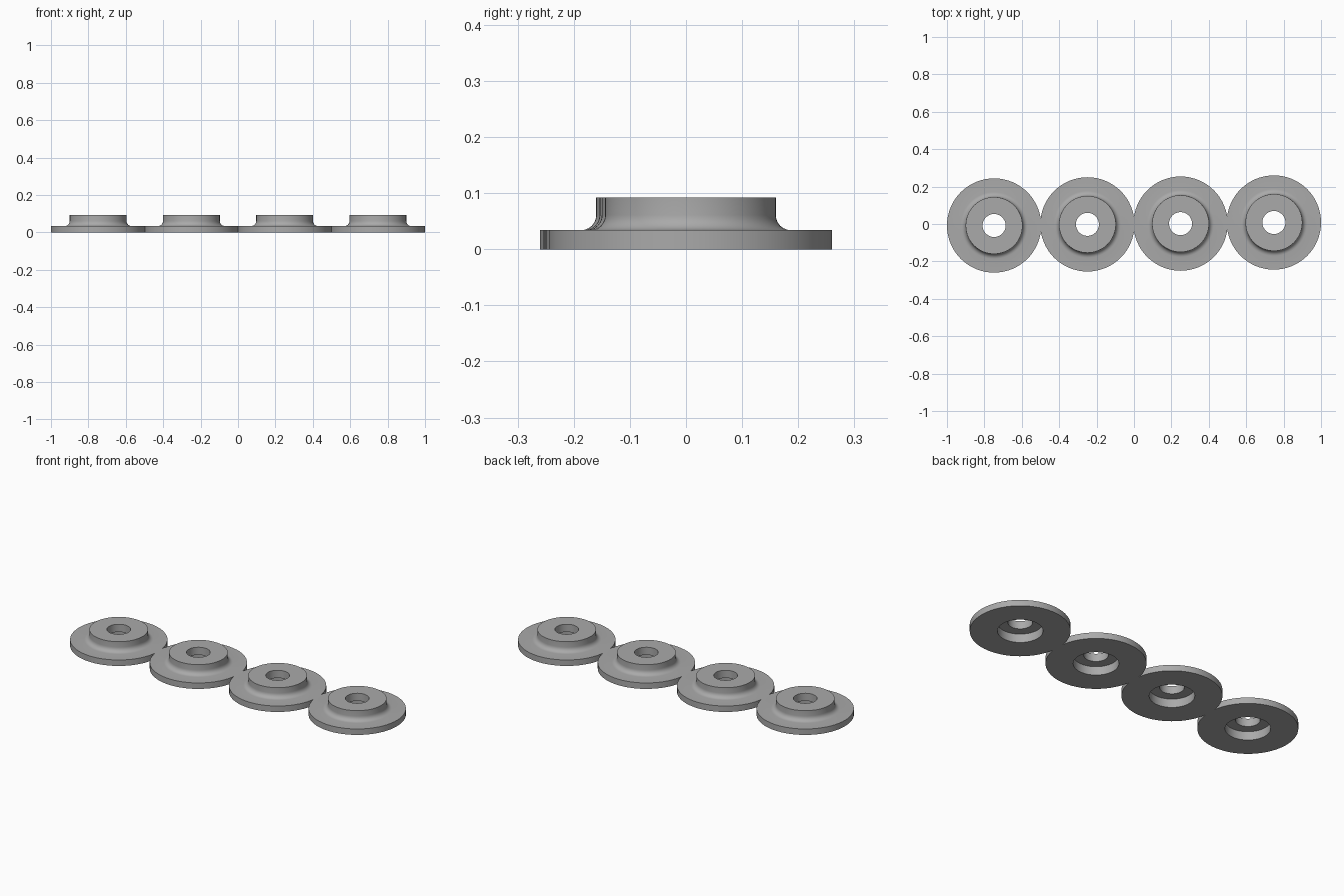
import bpy, bmesh, math

if "Cube" in bpy.data.objects:
    bpy.data.objects.remove(bpy.data.objects["Cube"])

grey = bpy.data.materials.new("plain grey")
grey.diffuse_color = (0.4, 0.4, 0.4, 1)
grey.use_nodes = True
grey.node_tree.nodes["Principled BSDF"].inputs["Base Color"].default_value = grey.diffuse_color

SEGMENTS = 64
FILLET, BOSS_R, PLATE_TOP = 0.027, 0.152, 0.034

# Closed cross-section (radius, height): counterbore, flange, fillet, boss, bore
profile = [(0.0615, 0.048), (0.114, 0.048), (0.114, 0.0), (0.252, 0.0),
           (0.252, PLATE_TOP)]
for i in range(7):
    a = math.radians(15 * i)
    profile.append((BOSS_R + FILLET * (1 - math.sin(a)),
                    PLATE_TOP + FILLET * (1 - math.cos(a))))
profile += [(BOSS_R, 0.092), (0.0615, 0.092)]


def flanged_bush(name, x, y):
    """Revolve the cross-section about the vertical axis."""
    bm = bmesh.new()
    rings = []
    for s in range(SEGMENTS):
        a = 2 * math.pi * s / SEGMENTS
        rings.append([bm.verts.new((r * math.cos(a), r * math.sin(a), z))
                      for r, z in profile])
    n = len(profile)
    for s in range(SEGMENTS):
        r0, r1 = rings[s], rings[(s + 1) % SEGMENTS]
        for i in range(n):
            j = (i + 1) % n
            bm.faces.new((r0[i], r1[i], r1[j], r0[j]))
    bmesh.ops.recalc_face_normals(bm, faces=bm.faces)
    mesh = bpy.data.meshes.new(name)
    bm.to_mesh(mesh)
    bm.free()
    mesh.materials.append(grey)
    obj = bpy.data.objects.new(name, mesh)
    obj.location = (x, y, 0)
    bpy.context.collection.objects.link(obj)
    bpy.ops.object.select_all(action='DESELECT')
    obj.select_set(True)
    bpy.context.view_layer.objects.active = obj
    bpy.ops.object.shade_smooth_by_angle(angle=math.radians(30))


# Row of four touching bushes, very slightly skewed
centres = [(-0.748, -0.008), (-0.249, -0.002), (0.249, 0.002), (0.748, 0.008)]
for k, (x, y) in enumerate(centres, 1):
    flanged_bush(f"flanged_bush_{k}", x, y)
